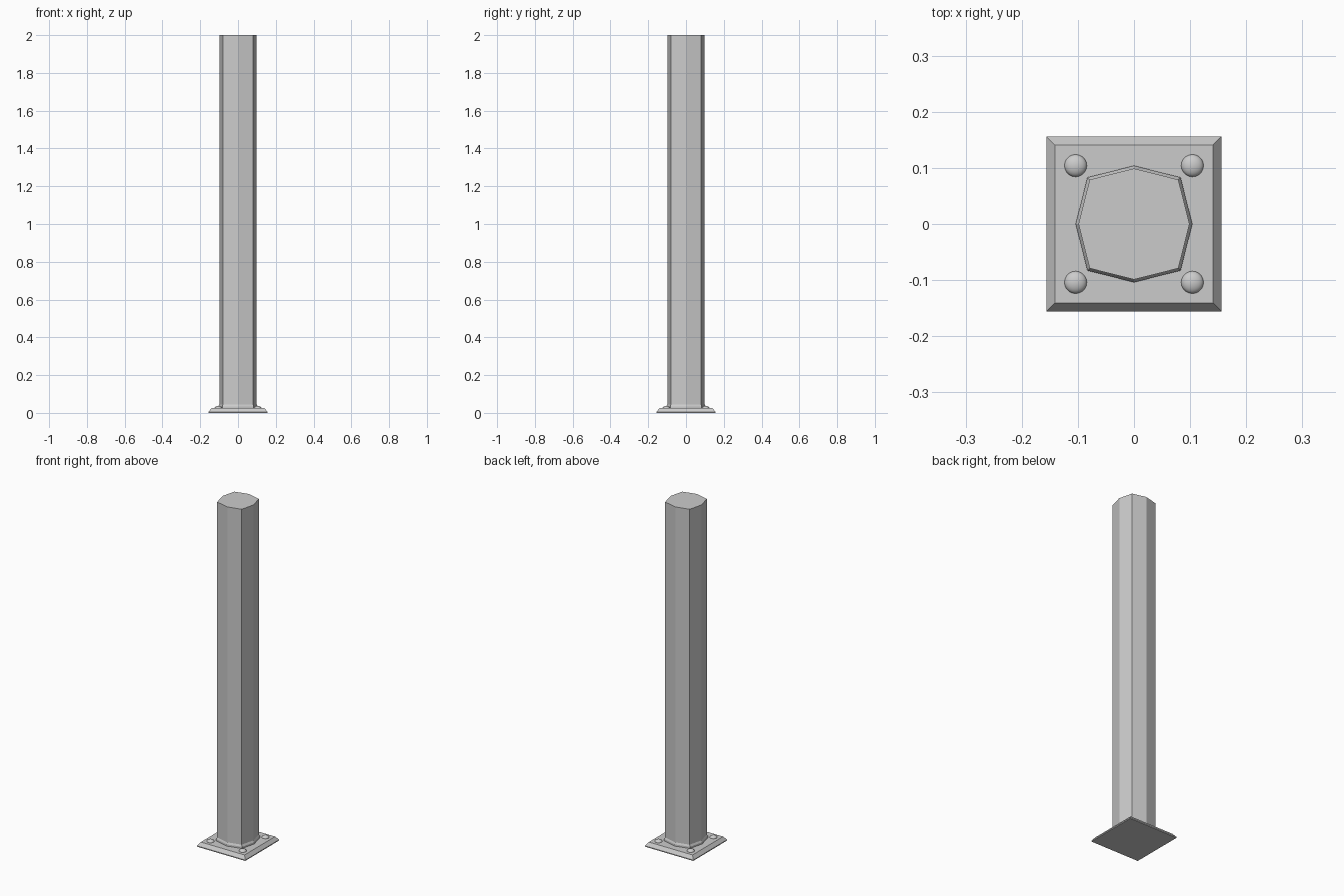
import bpy, bmesh

if "Cube" in bpy.data.objects:
    bpy.data.objects.remove(bpy.data.objects["Cube"])


def loft(name, rings):
    """Skin a stack of closed rings of equal length and cap both ends."""
    bm = bmesh.new()
    loops = [[bm.verts.new(p) for p in ring] for ring in rings]
    n = len(loops[0])
    for a, b in zip(loops, loops[1:]):
        for i in range(n):
            j = (i + 1) % n
            bm.faces.new((a[i], a[j], b[j], b[i]))
    bm.faces.new(loops[0][::-1])
    bm.faces.new(loops[-1])
    mesh = bpy.data.meshes.new(name)
    bm.to_mesh(mesh)
    bm.free()
    obj = bpy.data.objects.new(name, mesh)
    bpy.context.collection.objects.link(obj)
    return obj


def square(h, z):
    return [(-h, -h, z), (h, -h, z), (h, h, z), (-h, h, z)]


def bulged_square(mid, corner, z):
    """Square section whose sides are pushed out at their middles."""
    m, c = mid, corner
    return [(x, y, z) for x, y in ((m, 0), (c, c), (0, m), (-c, c),
                                   (-m, 0), (-c, -c), (0, -m), (c, -c))]


PLATE_TOP = 0.025

# Bevelled base plate
loft("base_plate", [square(0.156, 0), square(0.156, 0.005), square(0.141, PLATE_TOP)])

# Sloped collar where the post meets the plate
loft("collar", [bulged_square(0.104, 0.083, PLATE_TOP - 0.003),
                bulged_square(0.104, 0.083, 0.035),
                bulged_square(0.099, 0.079, 0.045)])

# Tall eight-sided post
loft("post", [bulged_square(0.099, 0.079, 0.02), bulged_square(0.099, 0.079, 2.0)])

# Domed bolt heads, one at each plate corner
for sx, sy in ((-1, -1), (1, -1), (1, 1), (-1, 1)):
    bpy.ops.mesh.primitive_uv_sphere_add(segments=20, ring_count=10, radius=0.02,
                                         location=(sx * 0.104, sy * 0.104, PLATE_TOP))
    bolt = bpy.context.object
    bolt.name = "bolt"
    bolt.scale.z = 0.6
    bpy.ops.object.shade_smooth()
